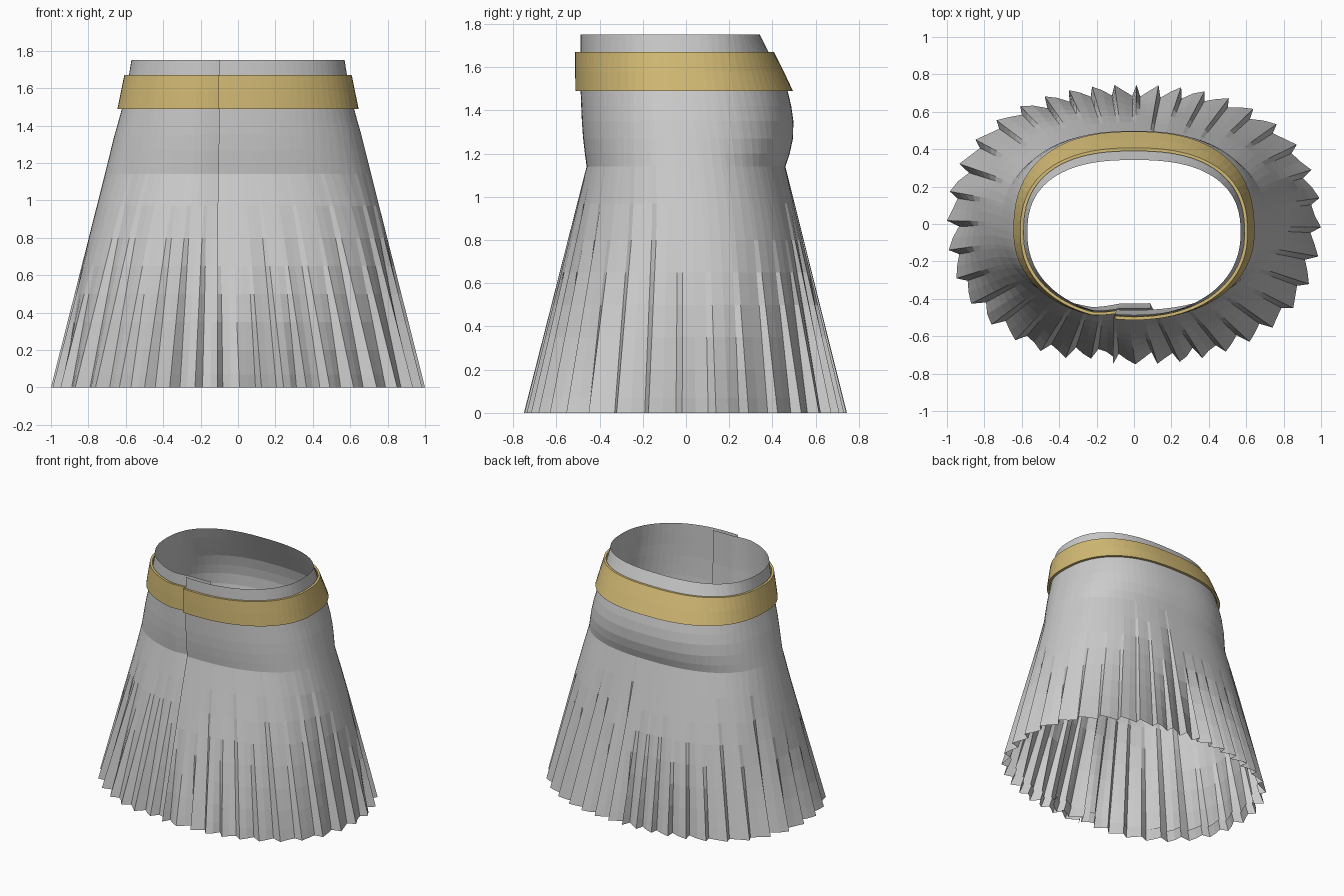
import bpy, bmesh, math, random

if "Cube" in bpy.data.objects:
    bpy.data.objects.remove(bpy.data.objects["Cube"])

random.seed(4)
TAU = 2 * math.pi
PLEATS = 40
START = -math.pi / 2 - 0.175          # angle of the free front edge

# silhouette: z, half width, front depth, back depth
PROFILE = [(0.0, 1.0, 0.75, 0.745), (1.14, 0.712, 0.46, 0.46), (1.2, 0.697, 0.468, 0.48),
           (1.27, 0.68, 0.476, 0.495), (1.35, 0.66, 0.482, 0.497), (1.42, 0.64, 0.485, 0.487),
           (1.5, 0.618, 0.488, 0.468), (1.67, 0.583, 0.488, 0.382), (1.75, 0.57, 0.488, 0.342)]


def outline(z):
    for p, q in zip(PROFILE, PROFILE[1:]):
        if z <= q[0]:
            t = (z - p[0]) / (q[0] - p[0])
            return [a + (b - a) * t for a, b in zip(p[1:], q[1:])]
    return PROFILE[-1][1:]


def body_point(theta, z, inset):
    """Point on the rounded oval cross-section at height z, moved inward by inset."""
    w, front, back = outline(z)
    cy = -0.05 * min(1, max(0, (z - 0.9) / 0.7))
    # keep the front edge upright although the body tapers
    phi = theta + math.pi / 2
    theta -= (0.11 / front - 0.175) * ((1 + math.cos(phi)) / 2) ** 8
    # the end of the cloth slides under its start
    t = theta - START - TAU
    inset += 0.035 * min(1, max(0, (t + 0.3) / 0.3))
    c, s = math.cos(theta), math.sin(theta)
    up = z / 1.75
    if s > 0:
        b, n = back - cy, 2.3 + 0.2 * up
    else:
        b, n = front + cy, 2.3 - 0.15 * up
    r = (abs(c / w) ** n + abs(s / b) ** n) ** (-1 / n) - inset
    return (r * c, r * s + cy, z)


def make_object(name, grid, material, wrap=False):
    """Mesh from a grid of columns; wrap closes each column into a tube section."""
    bm = bmesh.new()
    cols = [[bm.verts.new(p) for p in col] for col in grid]
    m = len(cols[0])
    for a, b in zip(cols, cols[1:]):
        for j in range(m if wrap else m - 1):
            k = (j + 1) % m
            bm.faces.new((a[j], b[j], b[k], a[k]))
    if wrap:
        bm.faces.new(cols[0])
        bm.faces.new(cols[-1][::-1])
        bmesh.ops.recalc_face_normals(bm, faces=bm.faces)
    mesh = bpy.data.meshes.new(name)
    bm.to_mesh(mesh)
    bm.free()
    mesh.materials.append(material)
    obj = bpy.data.objects.new(name, mesh)
    bpy.context.collection.objects.link(obj)
    return obj


def flat_colour(name, rgb):
    m = bpy.data.materials.new(name)
    m.diffuse_color = (*rgb, 1)
    m.use_nodes = True
    m.node_tree.nodes["Principled BSDF"].inputs["Base Color"].default_value = m.diffuse_color
    return m


grey = flat_colour("grey cloth", (0.6, 0.6, 0.6))
gold = flat_colour("gold belt", (0.66, 0.5, 0.18))

# pleat columns: angle, fold depth share, height where the fold fades out
columns = []
for i in range(PLEATS + 3):
    fade = random.uniform(0.55, 1.12)
    right = math.cos(START + (i + 0.5) * TAU / PLEATS) > 0
    folds = [(0, 0), (0.4, 0.5), (0.8, 1)] if right else [(0, 0), (0.2, 1), (0.6, 0.5)]
    for u, d in folds:
        columns.append((START + (i + u) * TAU / PLEATS, d * random.uniform(0.75, 1.1), fade))

# pleated skirt, with a turned-up hem on the inside
ROWS = [0, 0.07, 0.2, 0.35, 0.5, 0.65, 0.8, 0.97, 1.14, 1.2, 1.27, 1.35, 1.42, 1.5, 1.58, 1.67, 1.75]
grid = []
for theta, d, fade in columns:
    def depth(z):
        return 0.062 * d * max(0, 1 - z / fade)
    col = [body_point(theta, 0.07, depth(0.07) + 0.01)]
    col += [body_point(theta, z, depth(z)) for z in ROWS]
    grid.append(col)
make_object("pleated_skirt", grid, grey)

# waist belt, ending at the overlap of the cloth
STEPS = 96
belt = []
for i in range(STEPS + 1):
    theta = START + TAU * i / STEPS
    belt.append([body_point(theta, z, -o) for z, o in
                 [(1.49, 0.004), (1.49, 0.024), (1.58, 0.025), (1.67, 0.025), (1.67, 0.008), (1.58, 0.006)]])
make_object("waist_belt", belt, gold, wrap=True)
